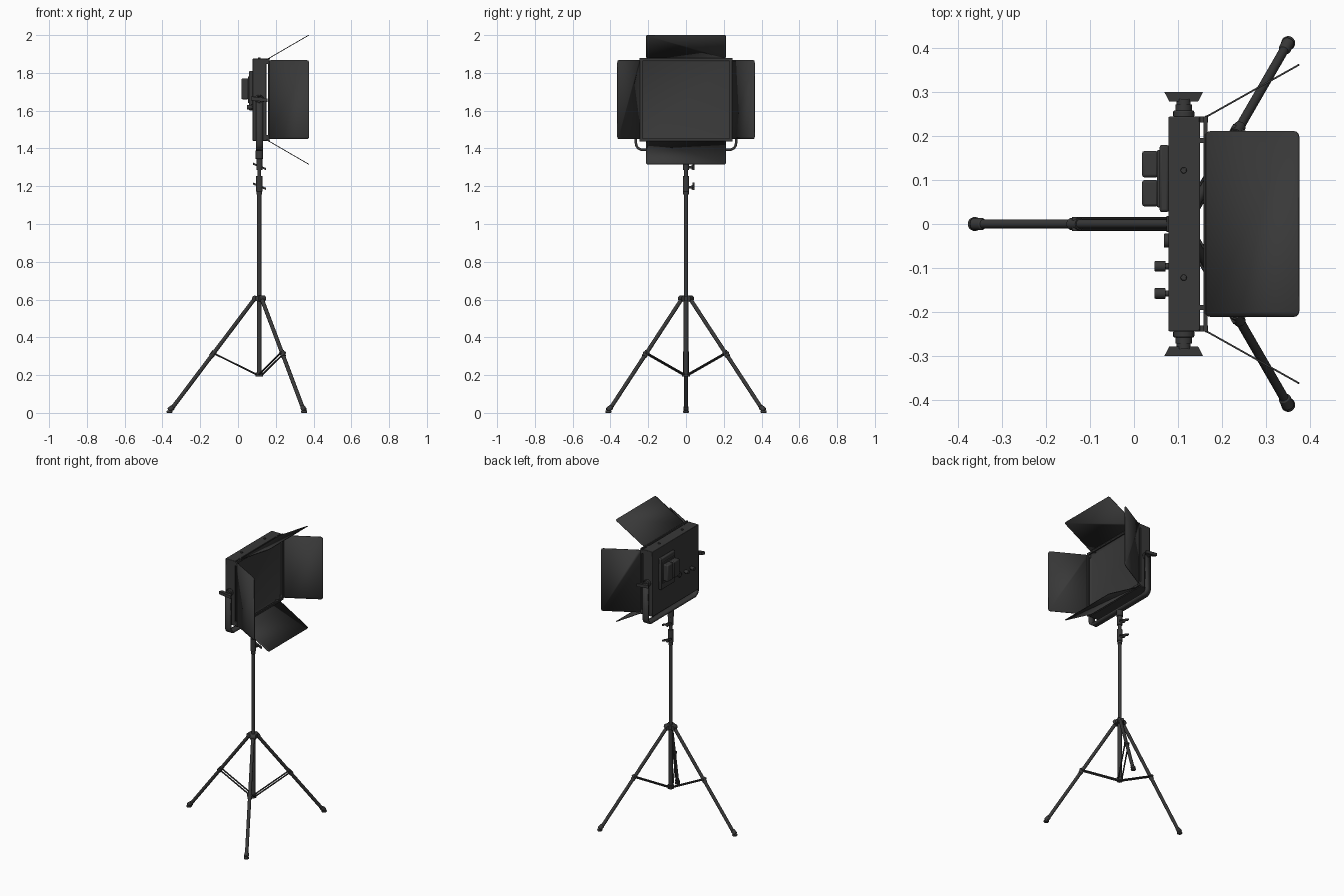
import bpy, bmesh, math
from mathutils import Vector, Matrix

if "Cube" in bpy.data.objects:
    bpy.data.objects.remove(bpy.data.objects["Cube"])

AX = 0.113          # x of the stand axis
black = bpy.data.materials.new("matte_black")
black.diffuse_color = (0.04, 0.04, 0.04, 1)
black.use_nodes = True
black.node_tree.nodes["Principled BSDF"].inputs["Base Color"].default_value = black.diffuse_color


def finish(name, bm, bevel=0, segs=2, solid=0):
    bmesh.ops.recalc_face_normals(bm, faces=bm.faces)
    me = bpy.data.meshes.new(name)
    bm.to_mesh(me)
    bm.free()
    ob = bpy.data.objects.new(name, me)
    bpy.context.collection.objects.link(ob)
    me.materials.append(black)
    if solid:
        m = ob.modifiers.new("solid", 'SOLIDIFY')
        m.thickness, m.offset = solid, 0
    if bevel:
        m = ob.modifiers.new("bevel", 'BEVEL')
        m.width, m.segments = bevel, segs
    bpy.ops.object.select_all(action='DESELECT')
    bpy.context.view_layer.objects.active = ob
    ob.select_set(True)
    bpy.ops.object.shade_smooth_by_angle(angle=math.radians(35))
    return ob


def box(name, lo, hi, bevel=0.0):
    lo, hi = Vector(lo), Vector(hi)
    bm = bmesh.new()
    bmesh.ops.create_cube(bm, size=1, matrix=Matrix.Translation((lo + hi) / 2)
                          @ Matrix.Diagonal((*(hi - lo), 1)))
    return finish(name, bm, bevel)


def tube(name, a, b, r, r2=None, bevel=0, n=20):
    a, b = Vector(a), Vector(b)
    d = b - a
    bm = bmesh.new()
    bmesh.ops.create_cone(bm, cap_ends=True, segments=n, radius1=r,
                          radius2=r if r2 is None else r2, depth=d.length,
                          matrix=Matrix.Translation((a + b) / 2)
                          @ d.to_track_quat('Z', 'Y').to_matrix().to_4x4())
    return finish(name, bm, bevel)


def prism(name, pts, direction):
    bm = bmesh.new()
    f = bm.faces.new([bm.verts.new(p) for p in pts])
    ext = bmesh.ops.extrude_face_region(bm, geom=[f])
    bmesh.ops.translate(bm, vec=Vector(direction),
                        verts=[v for v in ext['geom'] if isinstance(v, bmesh.types.BMVert)])
    return finish(name, bm)


def door(name, origin, u, v, half, length):
    # thin rounded sheet swinging out from its hinge line
    o, u, v = Vector(origin), Vector(u), Vector(v).normalized()
    r, bm, ring = 0.013, bmesh.new(), []
    corners = [(half - r, length - r), (r - half, length - r), (r - half, r), (half - r, r)]
    for i, (cu, cv) in enumerate(corners):
        for k in range(5):
            t = math.pi / 2 * (i + k / 4)
            ring.append(bm.verts.new(o + u * (cu + r * math.cos(t)) + v * (cv + r * math.sin(t))))
    bm.faces.new(ring)
    return finish(name, bm, solid=0.004)


# tripod legs, feet and paired braces
for i, ang in enumerate((180, 60, -60)):
    c, s = math.cos(math.radians(ang)), math.sin(math.radians(ang))
    P = lambda rad, z, t=0: Vector((AX + c * rad - s * t, s * rad + c * t, z))
    tube(f"leg_{i}", P(0.022, 0.608), P(0.470, 0.014), 0.0105)
    tube(f"foot_{i}", P(0.455, 0.032), P(0.480, 0.013), 0.014, bevel=0.005)
    tube(f"foot_pad_{i}", P(0.475, 0.0), P(0.475, 0.012), 0.016, bevel=0.004)
    tube(f"leg_pivot_{i}", P(0.024, 0.606, -0.018), P(0.024, 0.606, 0.018), 0.015)
    tube(f"brace_pin_{i}", P(0.247, 0.318, -0.016), P(0.247, 0.318, 0.016), 0.007)
    tube(f"brace_clip_{i}", P(0.236, 0.325), P(0.256, 0.299), 0.0135)
    for t in (-0.011, 0.011):
        tube(f"brace_{i}", P(0.014, 0.203, t), P(0.247, 0.318, t), 0.0045, n=8)

# column sections, collars and clamps: bottom z, top z, radius
for name, z0, z1, r in (("lower_column", 0.20, 0.62, 0.0125), ("upper_column", 0.60, 1.18, 0.0115),
                        ("brace_hub", 0.192, 0.214, 0.020), ("leg_collar", 0.592, 0.620, 0.027),
                        ("column_ring", 1.155, 1.172, 0.015), ("clamp_sleeve", 1.172, 1.255, 0.017),
                        ("spigot", 1.25, 1.30, 0.010), ("tilt_socket", 1.285, 1.345, 0.016),
                        ("yoke_mount", 1.345, 1.39, 0.020)):
    tube(name, (AX, 0, z0), (AX, 0, z1), r, bevel=0.002)

# clamp screws with wing handles
for z in (1.195, 1.30):
    tube("clamp_screw", (AX, 0.01, z), (AX, 0.034, z), 0.007)
    tube("clamp_knob", (AX, 0.028, z), (AX, 0.042, z), 0.012, bevel=0.002)
    prism("clamp_wing", [(AX - 0.034, 0.034, z + 0.014), (AX + 0.034, 0.034, z - 0.014),
                         (AX + 0.034, 0.034, z - 0.003), (AX - 0.034, 0.034, z + 0.025)], (0, 0.012, 0))

# yoke: flat bar bent to a U
bm = bmesh.new()
R, Y, Z = 0.035, 0.265, 1.393
path = [(-Y, 1.66)]
path += [(-Y + R - R * math.cos(t), Z + R - R * math.sin(t)) for t in [k * math.pi / 12 for k in range(7)]]
path += [(-y, z) for y, z in reversed(path)]
rows = [[bm.verts.new((AX + dx, y, z)) for dx in (-0.019, 0.019)] for y, z in path]
for a, b in zip(rows, rows[1:]):
    bm.faces.new((a[0], a[1], b[1], b[0]))
finish("yoke", bm, solid=0.013)

# yoke pivots and trapezoid wing knobs
for s in (-1, 1):
    tube("yoke_end", (AX, s * 0.2585, 1.66), (AX, s * 0.2715, 1.66), 0.019, n=32)
    tube("yoke_washer", (AX, s * 0.243, 1.66), (AX, s * 0.258, 1.66), 0.024, bevel=0.003)
    tube("yoke_screw", (AX, s * 0.270, 1.66), (AX, s * 0.284, 1.66), 0.016)
    prism("yoke_wing", [(AX - 0.033, s * 0.279, 1.655), (AX + 0.033, s * 0.279, 1.645),
                        (AX + 0.044, s * 0.300, 1.645), (AX - 0.044, s * 0.300, 1.655)], (0, 0, 0.02))

# lamp housing with recessed front
bm = bmesh.new()
bmesh.ops.create_cube(bm, size=1, matrix=Matrix.Translation((0.1145, 0, 1.658))
                      @ Matrix.Diagonal((0.073, 0.488, 0.435, 1)))
front = max(bm.faces, key=lambda f: f.calc_center_median().x)
bmesh.ops.inset_region(bm, faces=[front], thickness=0.022)
bmesh.ops.translate(bm, vec=(-0.008, 0, 0), verts=front.verts)
finish("lamp_housing", bm, bevel=0.003)
for y in (-0.122, 0.122):
    tube("top_screw", (AX, y, 1.873), (AX, y, 1.882), 0.007, bevel=0.002)

# barn door frame standing off the housing, with clips
for s in (-1, 1):
    box("door_frame_side", (0.158, s * 0.238 - 0.007, 1.438), (0.167, s * 0.238 + 0.007, 1.878))
    zc = 1.658 + s * 0.213
    box("door_frame_rail", (0.158, -0.24, zc - 0.007), (0.167, 0.24, zc + 0.007))
    tube("rail_hinge", (0.165, -0.205, 1.658 + s * 0.218), (0.165, 0.205, 1.658 + s * 0.218), 0.004, n=10)
    tube("side_hinge", (0.165, s * 0.243, 1.453), (0.165, s * 0.243, 1.863), 0.004, n=10)
    for q in (-1, 1):
        box("frame_clip", (0.145, q * 0.19 - 0.006, zc - 0.006), (0.168, q * 0.19 + 0.006, zc + 0.006))
        box("frame_corner", (0.148, s * 0.238 - 0.007, 1.658 + q * 0.20 - 0.012),
            (0.168, s * 0.238 + 0.007, 1.658 + q * 0.20 + 0.012))
    # doors
    door("top_door" if s > 0 else "bottom_door", (0.163, 0, 1.658 + s * 0.219), (0, 1, 0),
         (0.212, 0, s * 0.123), 0.211, 0.245)
    door("side_door", (0.163, s * 0.243, 1.658), (0, 0, 1), (0.212, s * 0.119, 0), 0.209, 0.244)

# rear battery plate and two batteries
box("battery_plate", (0.058, 0.027, 1.60), (0.080, 0.180, 1.81), 0.006)
box("battery_mount", (0.052, 0.038, 1.64), (0.062, 0.168, 1.78), 0.003)
for y in (0.040, 0.106):
    box("battery", (0.018, y, 1.66), (0.056, y + 0.060, 1.77), 0.006)

# rear dials and socket
for y in (-0.096, -0.158):
    tube("dial", (0.047, y, 1.618), (0.072, y, 1.618), 0.012, bevel=0.0015)
    tube("dial_base", (0.070, y, 1.618), (0.080, y, 1.618), 0.007)
tube("power_socket", (0.068, -0.038, 1.618), (0.080, -0.038, 1.618), 0.016, bevel=0.002)
